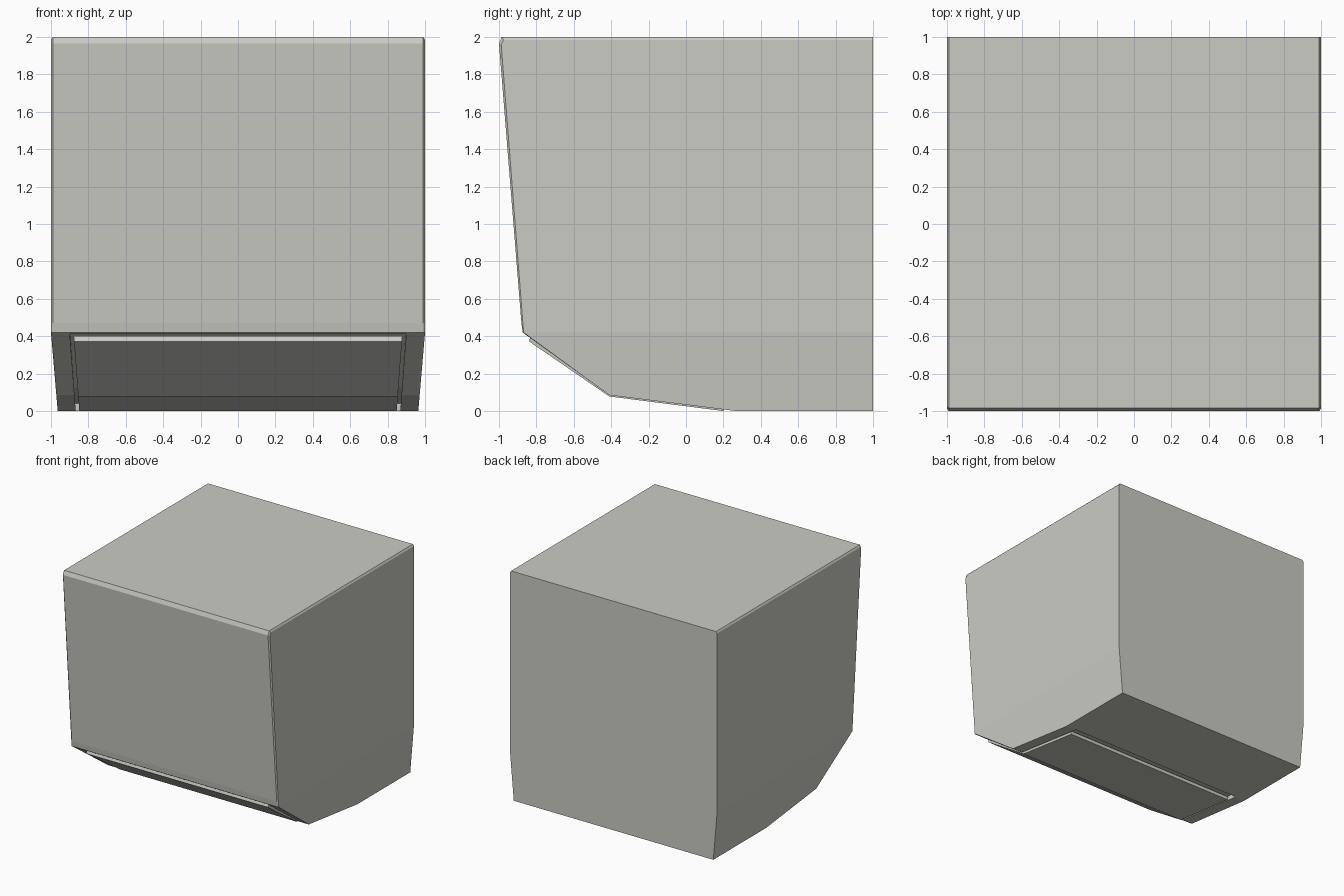
import bpy, bmesh

if "Cube" in bpy.data.objects:
    bpy.data.objects.remove(bpy.data.objects["Cube"])

mat = bpy.data.materials.new("warm_light_grey")
mat.diffuse_color = (0.6, 0.6, 0.55, 1)
mat.use_nodes = True
mat.node_tree.nodes["Principled BSDF"].inputs["Base Color"].default_value = mat.diffuse_color

FOLD = 0.42  # height below which the sides taper inwards


def taper(z):
    return 1 - 0.036 * max(0, FOLD - z) / FOLD


def prism(name, slices, side_faces):
    """Loft (x, profile) slices along x; side_faces index the two end caps."""
    bm = bmesh.new()
    rings = [[bm.verts.new((x * taper(z), y, z)) for y, z in prof] for x, prof in slices]
    n = len(rings[0])
    for a, b in zip(rings, rings[1:]):
        for i in range(n):
            j = (i + 1) % n
            bm.faces.new((a[i], a[j], b[j], b[i]))
    for ring in (rings[0], rings[-1]):
        for idx in side_faces:
            bm.faces.new([ring[i] for i in idx])
    bmesh.ops.recalc_face_normals(bm, faces=bm.faces)
    me = bpy.data.meshes.new(name)
    bm.to_mesh(me)
    bm.free()
    me.materials.append(mat)
    ob = bpy.data.objects.new(name, me)
    bpy.context.collection.objects.link(ob)
    return ob


# Hood body: side profile, slightly chamfered along the top and front edges
full = [(1, 0), (1, FOLD), (1, 2), (-0.985, 2), (-1, 1.965), (-0.88, 0.47),
        (-0.873, FOLD), (-0.41, 0.085), (0.27, 0)]
edge = [(1, 0), (1, FOLD), (1, 1.985), (-0.975, 1.985), (-0.988, 1.96), (-0.872, 0.47),
        (-0.868, FOLD), (-0.41, 0.085), (0.27, 0)]
body = prism("hood_body", [(-1, edge), (-0.99, full), (0.99, full), (1, edge)],
             [(1, 2, 3, 4, 5, 6), (0, 1, 6, 7, 8)])

# Shallow recess under the body
hole = [(-0.862, 0.414), (-0.845, 0.445), (-0.40, 0.125), (0.28, 0.04),
        (0.28, -0.05), (-0.41, -0.05), (-0.9, 0.36)]
cutter = prism("recess_cutter", [(-0.9, hole), (0.9, hole)], [range(7)])
cutter.hide_render = True
cutter.hide_viewport = True
mod = body.modifiers.new("recess", "BOOLEAN")
mod.operation = "DIFFERENCE"
mod.solver = "EXACT"
mod.object = cutter

# Folded intake panel hanging in the recess
panel = [(-0.84, 0.373), (-0.828, 0.402), (-0.40, 0.11), (0.2, 0.03),
         (0.2, 0.0), (-0.41, 0.078)]
prism("intake_panel", [(-0.88, panel), (0.88, panel)], [range(6)])
